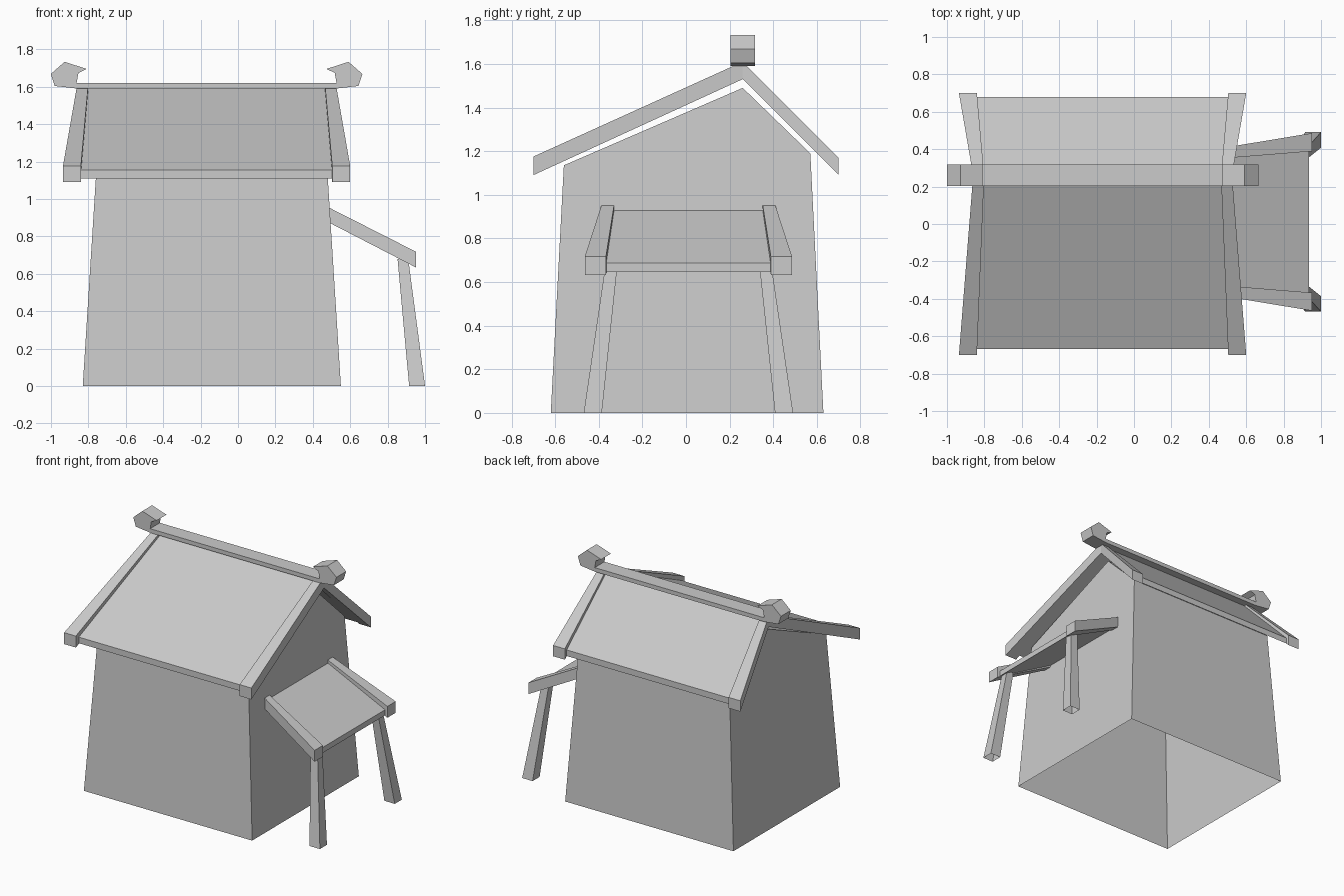
import bpy, bmesh
from mathutils import Vector

cube = bpy.data.objects.get("Cube")
if cube:
    bpy.data.objects.remove(cube, do_unlink=True)

grey = bpy.data.materials.new("plain grey")
grey.use_nodes = True
grey.diffuse_color = (0.6, 0.6, 0.6, 1)
grey.node_tree.nodes["Principled BSDF"].inputs["Base Color"].default_value = (0.6, 0.6, 0.6, 1)


def loft(name, rings, cap_start=True, cap_end=True):
    """Skin matching rings of points into one solid part."""
    bm = bmesh.new()
    loops = [[bm.verts.new(p) for p in ring] for ring in rings]
    n = len(loops[0])
    for a, b in zip(loops, loops[1:]):
        for i in range(n):
            j = (i + 1) % n
            bm.faces.new((a[i], a[j], b[j], b[i]))
    if cap_start:
        bm.faces.new(loops[0][::-1])
    if cap_end:
        bm.faces.new(loops[-1])
    bmesh.ops.recalc_face_normals(bm, faces=bm.faces)
    mesh = bpy.data.meshes.new(name)
    bm.to_mesh(mesh)
    bm.free()
    mesh.materials.append(grey)
    ob = bpy.data.objects.new(name, mesh)
    bpy.context.collection.objects.link(ob)
    return ob


def section_x(x0, x1, y, low, high):
    """Upright rectangle across x at depth y."""
    return [(x0, y, low), (x1, y, low), (x1, y, high), (x0, y, high)]


def section_y(x, y0, y1, low, high):
    """Upright rectangle across y at position x."""
    return [(x, y0, low), (x, y1, low), (x, y1, high), (x, y0, high)]


# Tapered house walls with an open underside
gable = [(-0.62, 0), (-0.56, 1.135), (0.26, 1.49), (0.57, 1.19), (0.63, 0)]
walls = loft("house_walls", [[(-0.14 + s * (0.69 - 0.063 * z), y, z) for y, z in gable]
                             for s in (-1, 1)])
bm = bmesh.new()
bm.from_mesh(walls.data)
floor = [f for f in bm.faces if all(v.co.z < 0.01 for v in f.verts)]
bmesh.ops.delete(bm, geom=floor, context='FACES_ONLY')
bm.to_mesh(walls.data)
bm.free()

# Main roof: sheet and flared gable boards
MID, RIDGE = -0.168, 0.26
loft("roof_sheet", [section_x(MID - w, MID + w, y, low, high) for w, y, low, high in
                    ((0.675, -0.667, 1.11, 1.155), (0.635, RIDGE, 1.535, 1.59),
                     (0.675, 0.68, 1.11, 1.155))])
for side, s in (("right", -1), ("left", 1)):
    loft(side + "_gable_board",
         [section_x(MID + s * inner, MID + s * outer, y, low, high)
          for inner, outer, y, low, high in
          ((0.672, 0.768, -0.70, 1.09, 1.175), (0.633, 0.692, RIDGE, 1.53, 1.61),
           (0.672, 0.768, 0.70, 1.09, 1.17))])

# Ridge beam with curled ends, one outline extruded across the ridge
curl = [(0.69, 1.59), (0.812, 1.604), (0.833, 1.668), (0.759, 1.733),
        (0.641, 1.695), (0.685, 1.674), (0.695, 1.62)]
outline = [(MID + x, z) for x, z in curl] + [(MID - x, z) for x, z in reversed(curl)]
loft("ridge_beam", [[(x, y, z) for x, z in outline] for y in (0.203, 0.317)])

# Side canopy: sheet, two edge boards and two splayed posts
AXIS = 0.011
loft("canopy_sheet", [section_y(0.48, AXIS - 0.34, AXIS + 0.34, 0.89, 0.935),
                      section_y(0.935, AXIS - 0.38, AXIS + 0.38, 0.647, 0.688)])
for side, s in (("front", -1), ("back", 1)):
    loft(side + "_canopy_board",
         [section_y(x, AXIS + s * inner, AXIS + s * outer, low, high)
          for x, inner, outer, low, high in
          ((0.48, 0.34, 0.397, 0.877, 0.957), (0.953, 0.378, 0.475, 0.633, 0.717))])
    rings = []
    for x0, x1, inner, outer, z in ((0.915, 1.0, 0.397, 0.48, 0),
                                    (0.853, 0.91, 0.325, 0.38, 0.68)):
        y0, y1 = AXIS + s * inner, AXIS + s * outer
        rings.append([(x0, y0, z), (x1, y0, z), (x1, y1, z), (x0, y1, z)])
    loft(side + "_canopy_post", rings, cap_start=False)
